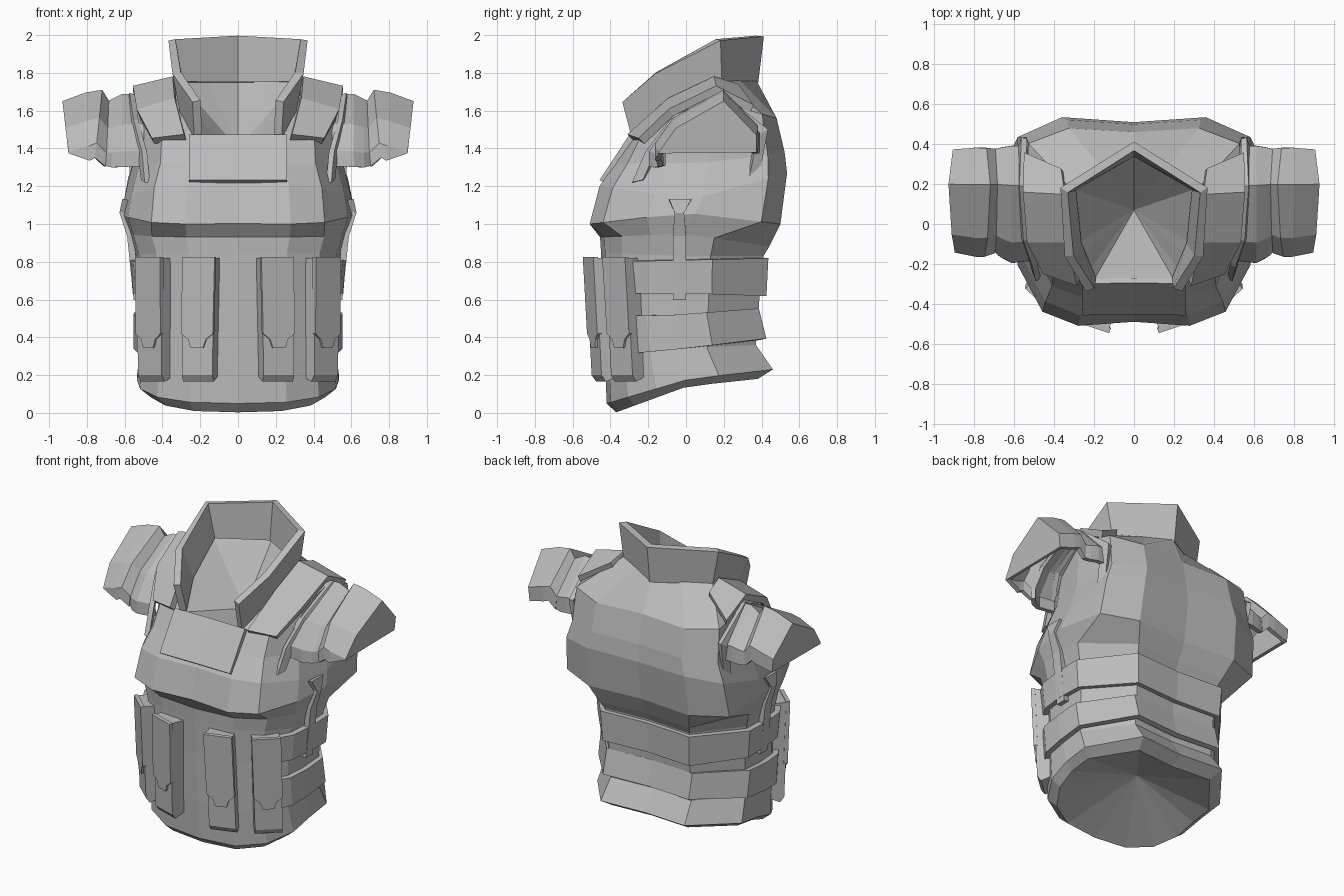
import bpy, bmesh, math
from mathutils import Vector

if "Cube" in bpy.data.objects:
    bpy.data.objects.remove(bpy.data.objects["Cube"], do_unlink=True)

grey = bpy.data.materials.new("armour_grey")
grey.use_nodes = True
grey.diffuse_color = (0.5, 0.5, 0.5, 1)
grey.node_tree.nodes["Principled BSDF"].inputs["Base Color"].default_value = (0.5, 0.5, 0.5, 1)


def build(name, verts, faces, mirror=False, thick=0.0):
    """Flat-shaded part, optionally mirrored across x and thickened."""
    mesh = bpy.data.meshes.new(name)
    mesh.from_pydata([tuple(v) for v in verts], [], faces)
    bm = bmesh.new()
    bm.from_mesh(mesh)
    bmesh.ops.recalc_face_normals(bm, faces=bm.faces)
    bm.to_mesh(mesh)
    bm.free()
    obj = bpy.data.objects.new(name, mesh)
    bpy.context.collection.objects.link(obj)
    mesh.materials.append(grey)
    if mirror:
        obj.modifiers.new("mirror", 'MIRROR').merge_threshold = 0.002
    if thick:
        solid = obj.modifiers.new("thickness", 'SOLIDIFY')
        solid.thickness = thick
        solid.offset = 0


def strip(name, rows, thick=0.03, extra=()):
    """Mirrored grid of quads through equal-length rows of points."""
    n = len(rows[0])
    faces = [(r * n + i, r * n + i + 1, (r + 1) * n + i + 1, (r + 1) * n + i)
             for r in range(len(rows) - 1) for i in range(n - 1)]
    build(name, [p for row in rows for p in row], faces + list(extra), True, thick)


# Half cross-sections, front centre to back centre
WAIST = [(0, -1), (.48, -.95), (.8, -.74), (.97, -.4), (1, -.05), (1, .35), (.58, 1), (0, .95)]
CHEST = [(0, -.96), (.45, -1), (.74, -.86), (.94, -.4), (1, .1), (.97, .8), (.6, 1), (0, .95)]


def half_ring(section, w, yf, yb, zf, zs, zb):
    pts = []
    for sx, t in section:
        z = zs + (zs - zf) * t if t < 0 else zs + (zb - zs) * t
        pts.append(Vector((sx * w, (yf + yb) / 2 + t * (yb - yf) / 2, z)))
    return pts


# Torso: section, width, front y, back y, then height at front, side and back
RINGS = [half_ring(*r) for r in (
    (WAIST, .48, -.37, .38, .003, .14, .18),
    (WAIST, .535, -.42, .46, .05, .18, .23),
    (WAIST, .515, -.43, .37, .30, .34, .36),
    (WAIST, .52, -.44, .39, .62, .62, .62),
    (WAIST, .54, -.45, .41, .85, .83, .83),
    (WAIST, .57, -.455, .44, .93, .95, .88),
    (CHEST, .62, -.51, .50, 1.0, 1.06, 1.0),
    (CHEST, .60, -.458, .535, 1.2, 1.13, 1.27),
    (CHEST, .555, -.373, .522, 1.32, 1.32, 1.38),
    (CHEST, .545, -.288, .48, 1.44, 1.67, 1.56))]
# Neck opening, matching the foot of the collar
RINGS.append([Vector(p) for p in (
    (0, -.28, 1.45), (.20, -.28, 1.455), (.23, -.24, 1.49), (.27, -.16, 1.56),
    (.29, -.10, 1.60), (.32, .18, 1.765), (.16, .28, 1.765), (0, .37, 1.765))])
verts, faces = [], []
for half in RINGS:
    verts += half + [Vector((-p.x, p.y, p.z)) for p in half[-2:0:-1]]
n = 2 * len(WAIST) - 2
for r in range(len(RINGS) - 1):
    for i in range(n):
        j = (i + 1) % n
        faces.append((r * n + i, r * n + j, r * n + n + j, r * n + n + i))
# Hollowed underside and neck
for start, centre in ((0, (0, .03, .26)), ((len(RINGS) - 1) * n, (0, .07, 1.40))):
    verts.append(Vector(centre))
    faces += [(start + i, start + (i + 1) % n, len(verts) - 1) for i in range(n)]
build("torso", verts, faces)

# Belts wrapping round the sides and back
for name, low, high in (
        ("upper_belt", (.54, -.45, .41, .63, .635, .62), (.555, -.46, .42, .80, .81, .82)),
        ("lower_belt", (.535, -.44, .41, .30, .34, .39), (.535, -.45, .37, .51, .52, .55))):
    strip(name, [half_ring(WAIST, *low)[2:], half_ring(WAIST, *high)[2:]], thick=.035)

# Raised chest panel
strip("chest_panel", [[(0, -.442, 1.225), (.26, -.445, 1.225)],
                      [(0, -.282, 1.465), (.26, -.287, 1.465)]], thick=.03)

# Standing collar, open at the front
strip("collar", [
    [(0, .36, 1.75), (.31, .18, 1.75), (.285, -.10, 1.59), (.21, -.28, 1.46)],
    [(0, .39, 1.995), (.35, .17, 1.975), (.325, -.16, 1.80), (.22, -.33, 1.65)]], thick=.045)

# Shoulder straps
strip("shoulder_strap", [
    [(.28, -.295, 1.46), (.45, -.235, 1.44)],
    [(.33, -.08, 1.65), (.53, -.08, 1.59)],
    [(.34, .15, 1.76), (.55, .16, 1.71)],
    [(.36, .27, 1.72), (.545, .35, 1.61)]], thick=.045)

# Raised rim round each arm opening
ARCH = [(.48, -.28, 1.22), (.495, -.21, 1.38), (.54, -.08, 1.55),
        (.56, .19, 1.69), (.55, .43, 1.50), (.54, .38, 1.25)]
inner = [(x + .02, .08 + (y - .08) * .84, 1.3 + (z - 1.3) * .84) for x, y, z in ARCH]
strip("arm_rim", [ARCH, inner], thick=.03)

# Shoulder guards: arched sleeve sections, open underneath
GUARD = [(-.19, 1.30), (-.19, 1.38), (-.09, 1.52), (.19, 1.68), (.38, 1.48), (.38, 1.38)]


def guard_arch(x, s, lift=0.0, slant=0.0, low=0.0):
    arch = []
    for y, z in GUARD:
        z = max(1.42 + (z - 1.42) * s + lift, low)
        arch.append((x - slant * (1.64 - z), .25 + (y - .25) * s, z))
    return arch


strip("sleeve", [guard_arch(.50, .95), guard_arch(.61, .98),
                 guard_arch(.66, .92, -.01), guard_arch(.70, .84, -.01)])
strip("shoulder_guard", [guard_arch(.69, .87, -.01, -.05), guard_arch(.73, .91, .04, -.1),
                         guard_arch(.80, .91, .025, .05, 1.32),
                         guard_arch(.918, .87, -.005, .12, 1.375)],
      extra=[tuple(range(18, 24))])

# Buckle strap under each arm
strip("side_strap", [[(.595, -.09, 1.13), (.595, .03, 1.13)],
                     [(.61, -.06, 1.06), (.61, -.01, 1.06)],
                     [(.57, -.07, .94), (.57, 0, .94)],
                     [(.535, -.07, .60), (.535, 0, .60)]], thick=.035)

# Front pouches: tapered body with a tongued flap
BODY = [(-.03, .20), (.05, .165), (.075, .20), (.10, .79), (.10, .82), (-.03, .82)]
FLAP = [(-.092, .825), (.088, .825), (.088, .42), (.05, .39), (.035, .345),
        (-.035, .345), (-.05, .39), (-.088, .42)]


def pouch(name, x, y, yaw):
    a = math.radians(yaw)

    def place(u, d, z):
        u -= (z - .5) * .03
        return (x + u * math.cos(a) + d * math.sin(a), y + u * math.sin(a) - d * math.cos(a), z)

    k = len(BODY)
    sides = [(i, (i + 1) % k, (i + 1) % k + k, i + k) for i in range(k)]
    build(name, [place(u, d, z) for u in (-.085, .085) for d, z in BODY],
          sides + [tuple(range(k)), tuple(range(k, 2 * k))], True)
    build(name + "_flap", [place(u, .075 + (z - .2) * .045, z) for u, z in FLAP],
          [tuple(range(len(FLAP)))], True, .025)


pouch("inner_pouch", .185, -.405, 18)
pouch("outer_pouch", .41, -.29, 42)
